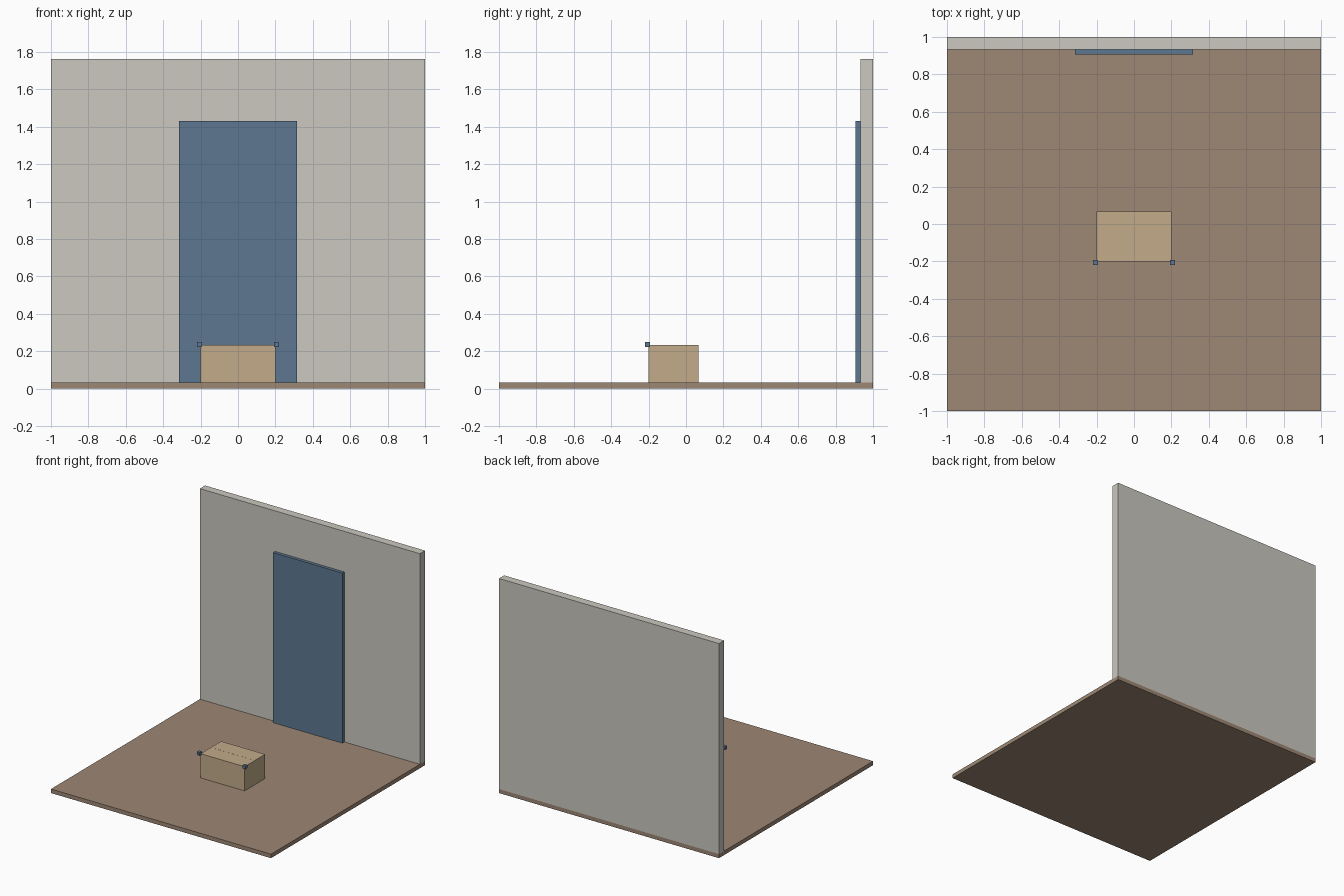
import bpy
import bmesh
from mathutils import Vector

if "Cube" in bpy.data.objects:
    bpy.data.objects.remove(bpy.data.objects["Cube"], do_unlink=True)


def material(name, rgb):
    mat = bpy.data.materials.new(name)
    mat.use_nodes = True
    mat.diffuse_color = (*rgb, 1)
    mat.node_tree.nodes["Principled BSDF"].inputs["Base Color"].default_value = (*rgb, 1)
    return mat


def box(name, low, high, mat):
    """Flat-shaded block between two opposite corners."""
    low, high = Vector(low), Vector(high)
    bm = bmesh.new()
    bmesh.ops.create_cube(bm, size=1)
    bmesh.ops.scale(bm, vec=high - low, verts=bm.verts)
    mesh = bpy.data.meshes.new(name)
    bm.to_mesh(mesh)
    bm.free()
    mesh.materials.append(mat)
    obj = bpy.data.objects.new(name, mesh)
    obj.location = (low + high) / 2
    bpy.context.collection.objects.link(obj)
    return obj


plaster = material("warm grey plaster", (0.60, 0.58, 0.53))
wood = material("brown floor", (0.34, 0.245, 0.175))
blue = material("slate blue", (0.11, 0.185, 0.28))
card = material("tan cardboard", (0.54, 0.41, 0.255))

floor_top = 0.033
wall_front = 0.933

# Room: floor slab, back wall standing on it, door against the wall
box("floor", (-1, -1, 0), (1, 1, floor_top), wood)
box("back_wall", (-1, wall_front, floor_top), (1, 1, 1.763), plaster)
box("door", (-0.315, 0.907, floor_top), (0.315, wall_front, 1.43), blue)

# Carton: body closed by two top flaps that meet at a centre seam
front, back, top, flap = -0.2, 0.067, 0.232, 0.005
middle = (front + back) / 2
seam = 0.0005
box("carton_body", (-0.2, front, floor_top), (0.2, back, top - flap), card)
box("carton_front_flap", (-0.2, front, top - flap), (0.2, middle - seam, top), card)
box("carton_back_flap", (-0.2, middle + seam, top - flap), (0.2, back, top), card)

# Small blocks on the front top corners of the carton
half = 0.0133
centre_y, centre_z = -0.207, 0.237
for side, label in ((-1, "right"), (1, "left")):
    x = side * 0.207
    box("corner_block_" + label,
        (x - half, centre_y - half, centre_z - half),
        (x + half, centre_y + half, centre_z + half), blue)
